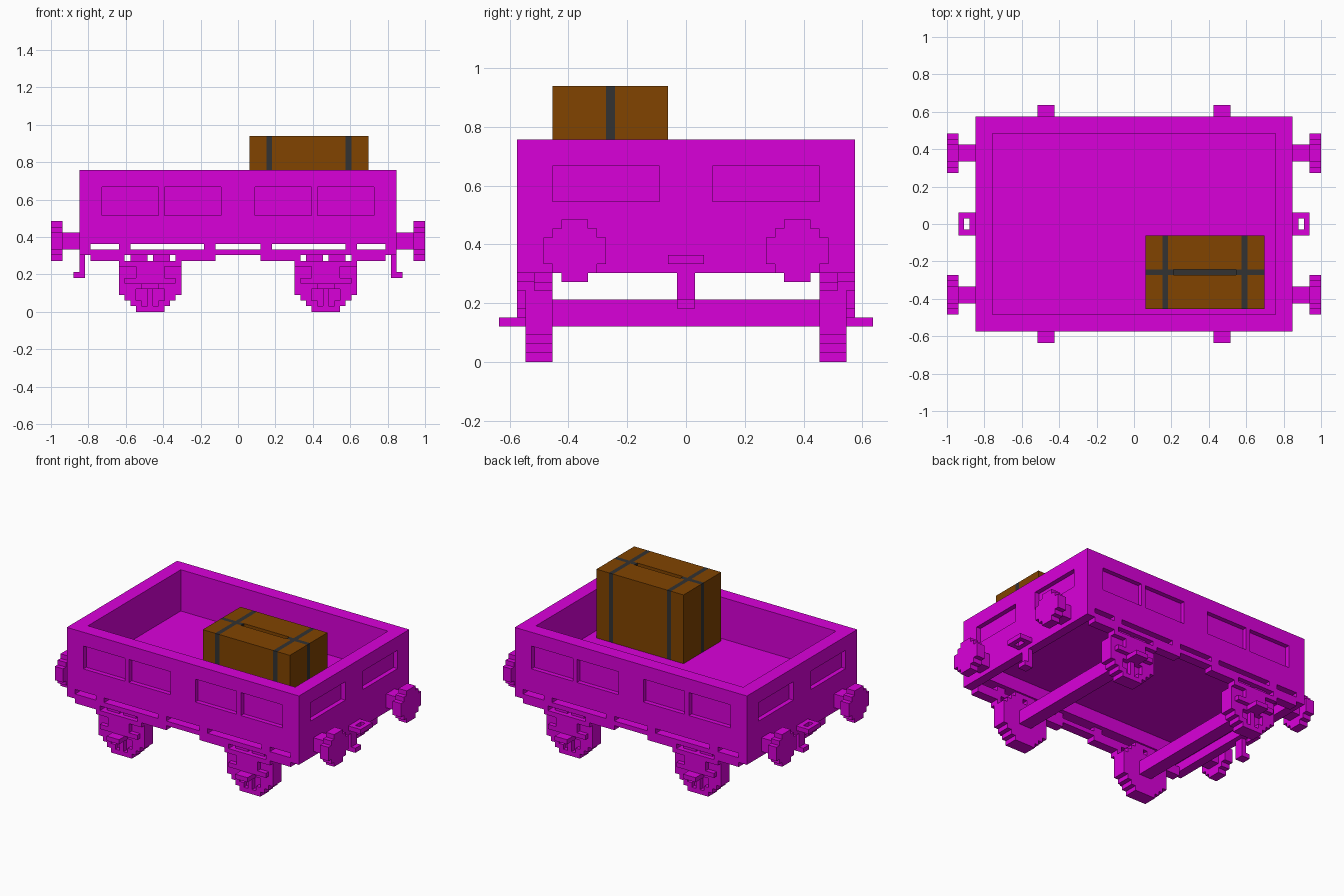
import bpy, bmesh
from mathutils import Vector

if "Cube" in bpy.data.objects:
    bpy.data.objects.remove(bpy.data.objects["Cube"], do_unlink=True)

V = 2 / 66          # one block of the grid
DIRECTIONS = [Vector(d) for d in ((1, 0, 0), (-1, 0, 0), (0, 1, 0), (0, -1, 0), (0, 0, 1), (0, 0, -1))]


def material(name, rgb):
    m = bpy.data.materials.new(name)
    m.use_nodes = True
    m.diffuse_color = (*rgb, 1)
    m.node_tree.nodes["Principled BSDF"].inputs["Base Color"].default_value = (*rgb, 1)
    return m


MAGENTA = material("magenta paint", (0.70, 0.0, 0.70))
BROWN = material("brown crate", (0.22, 0.057, 0.0))
GREY = material("dark grey strap", (0.032, 0.032, 0.032))


def fill(boxes):
    """All grid cells inside boxes given as (x0, x1, y0, y1, z0, z1)."""
    return {(x, y, z) for x0, x1, y0, y1, z0, z1 in boxes
            for x in range(x0, x1) for y in range(y0, y1) for z in range(z0, z1)}


def blocks(name, boxes, mats, sx=1, sy=1, cuts=(), paint=None):
    """One clean outer skin around the filled cells, optionally mirrored and painted by rule."""
    cells = fill(boxes) - fill(cuts)
    bm = bmesh.new()
    corners = {}
    for cell in cells:
        centre = Vector(cell) + Vector((0.5, 0.5, 0.5))
        for n in DIRECTIONS:
            if tuple(int(c + d) for c, d in zip(cell, n)) in cells:
                continue
            u = Vector((n.y, n.z, n.x)) / 2
            w = n.cross(u)
            ring = []
            for offset in (u + w, w - u, -u - w, u - w):
                p = centre + n / 2 + offset
                key = (round(p.x), round(p.y), round(p.z))
                if key not in corners:
                    corners[key] = bm.verts.new((sx * key[0] * V, sy * key[1] * V, key[2] * V))
                ring.append(corners[key])
            face = bm.faces.new(ring if sx * sy > 0 else ring[::-1])
            if paint:
                face.material_index = paint(*cell)
    bmesh.ops.dissolve_limit(bm, angle_limit=0.01, verts=bm.verts[:], edges=bm.edges[:],
                             delimit={"MATERIAL"})
    me = bpy.data.meshes.new(name)
    bm.to_mesh(me)
    bm.free()
    for m in mats:
        me.materials.append(m)
    bpy.context.collection.objects.link(bpy.data.objects.new(name, me))


# Open wagon body: thin floor between thick walls, recessed panels on all four sides
cuts = [(-25, 25, -16, 16, 16, 25), (-25, 25, -16, 16, 12, 15)]
for a, b in ((-24, -14), (-13, -3), (3, 13), (14, 24)):
    cuts += [(a, b, -19, -18, 17, 22), (a, b, 18, 19, 17, 22)]
for a, b in ((-15, -3), (3, 15)):
    cuts += [(-28, -27, a, b, 18, 22), (27, 28, a, b, 18, 22)]
blocks("wagon_body", [(-28, 28, -19, 19, 12, 25)], [MAGENTA], cuts=cuts)

SIDES = ((1, "left"), (-1, "right"))
ENDS = ((-1, "front"), (1, "back"))

# Side beams with spacer posts
for sy, yn in ENDS:
    beam = [(-26, 26, 17, 19, 10, 11)]
    for a, b, z in ((4, 11, 9), (20, 26, 9), (4, 6, 11), (19, 21, 11)):
        beam += [(a, b, 17, 19, z, z + 1), (-b, -a, 17, 19, z, z + 1)]
    blocks(f"{yn}_side_beam", beam, [MAGENTA], 1, sy)

for sx, xn in SIDES:
    # End beam, coupling ring, hanging hook and axle
    blocks(f"{xn}_end_beam", [(26, 28, -19, 19, 10, 12)], [MAGENTA], sx)
    blocks(f"{xn}_coupling_ring", [(28, 31, -2, 2, 11, 12)], [MAGENTA], sx,
           cuts=[(29, 30, -1, 1, 11, 12)])
    blocks(f"{xn}_hook", [(27, 28, -1, 1, 7, 10), (27, 29, -1, 1, 6, 7)], [MAGENTA], sx)
    blocks(f"{xn}_axle", [(14, 17, -15, 15, 4, 7)], [MAGENTA], sx)

    for sy, yn in ENDS:
        # Buffer: shaft and stepped round disc
        blocks(f"{yn}_{xn}_buffer", [(28, 31, 11, 14, 11, 14), (31, 33, 11, 14, 9, 16),
                                     (31, 33, 10, 15, 10, 15), (31, 33, 9, 16, 11, 14)],
               [MAGENTA], sx, sy)

        # Wheel: stepped circle with a slot near the rim and hollows beside the lower spoke
        rows = []
        for z, half in enumerate((2, 3, 4, 5, 5, 5, 5, 5, 4, 3, 2)):
            rows.append((15 - half, 16 + half, 15, 18, z, z + 1))
        hollows = [(15, 16, 15, 18, 9, 10),
                   (13, 15, 17, 18, 2, 4), (16, 18, 17, 18, 2, 4),
                   (14, 15, 17, 18, 1, 2), (16, 17, 17, 18, 1, 2)]
        blocks(f"{yn}_{xn}_wheel", rows, [MAGENTA], sx, sy, cuts=hollows)

        # Axle guard with cross bar and footstep
        blocks(f"{yn}_{xn}_axle_guard", [(10, 21, 17, 19, 8, 9), (13, 18, 18, 19, 6, 8),
                                         (11, 20, 18, 19, 5, 6), (14, 17, 18, 21, 4, 5)],
               [MAGENTA], sx, sy)

# Crate with two cross straps and one lengthwise strap sunk between them on top
blocks("crate", [(2, 23, -15, -2, 16, 31)], [BROWN, GREY], cuts=[(7, 18, -9, -8, 30, 31)],
       paint=lambda x, y, z: int(x in (5, 19) or y == -9))
